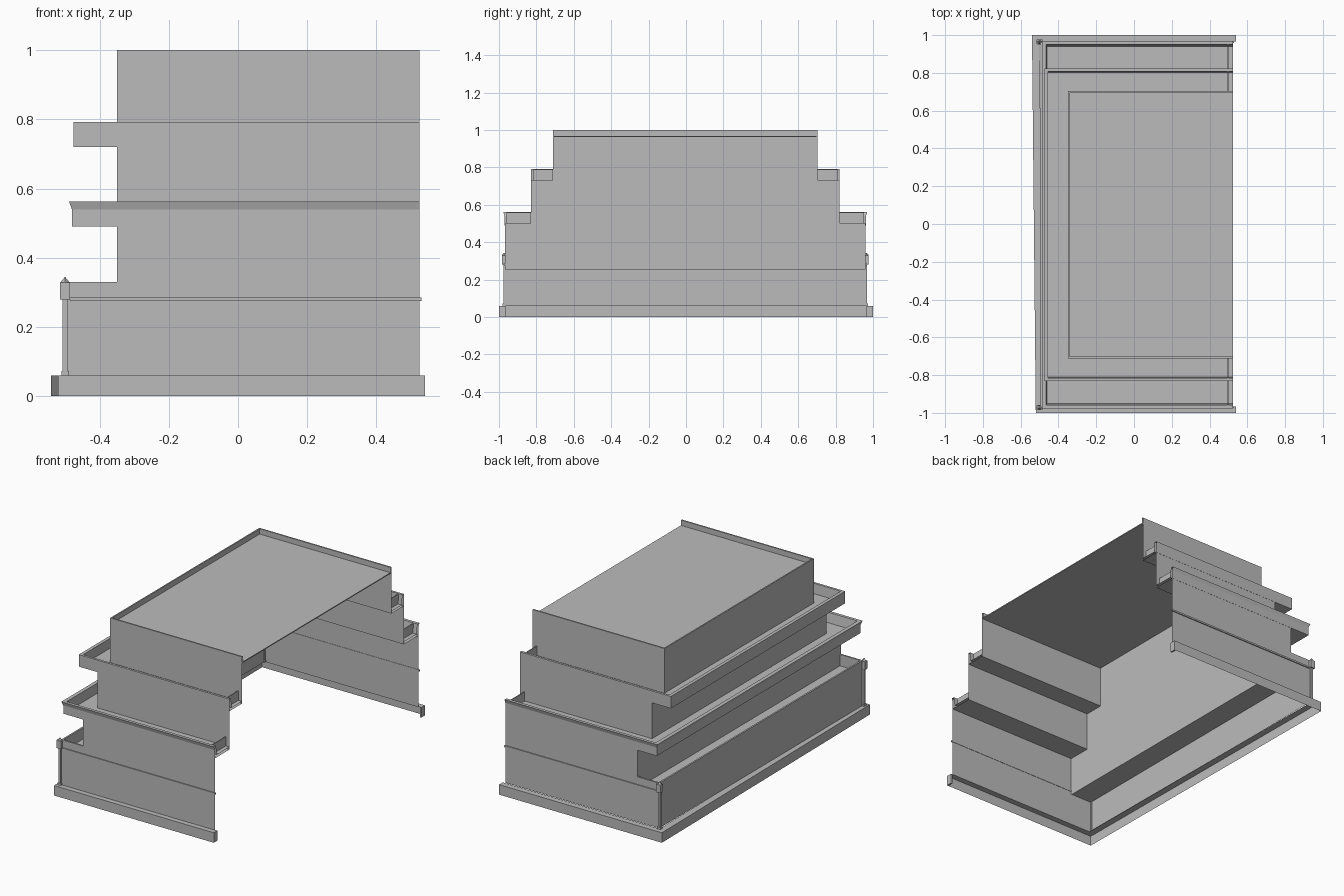
import bpy, bmesh

cube = bpy.data.objects.get("Cube")
if cube:
    bpy.data.objects.remove(cube, do_unlink=True)

grey = bpy.data.materials.new("plain_grey")
grey.use_nodes = True
grey.diffuse_color = (0.5, 0.5, 0.5, 1)
grey.node_tree.nodes["Principled BSDF"].inputs["Base Color"].default_value = (0.5, 0.5, 0.5, 1)

END = 0.525      # open end of the building
BACK = -0.35     # recessed upper wall
SHIFT = -0.004   # walls sit slightly off centre


def finish(name, bm):
    mesh = bpy.data.meshes.new(name)
    bm.to_mesh(mesh)
    bm.free()
    mesh.materials.append(grey)
    obj = bpy.data.objects.new(name, mesh)
    bpy.context.collection.objects.link(obj)
    return obj


def u_sheet(name, profile, end=END, skew=0.0, shift=SHIFT):
    """Sweep (x, half width, z) profile points round three sides."""
    bm = bmesh.new()
    rings = []
    for x, w, z in profile:
        path = [(end, -w), (x + skew, -w), (x - skew, w), (end, w)]
        rings.append([bm.verts.new((px, py + shift, z)) for px, py in path])
    for low, high in zip(rings, rings[1:]):
        for j in range(3):
            bm.faces.new((low[j + 1], low[j], high[j], high[j + 1]))
    return finish(name, bm)


def box(name, x, y, z):
    bm = bmesh.new()
    bmesh.ops.create_cube(bm, size=1)
    for v in bm.verts:
        v.co = [r[0] if c < 0 else r[1] for c, r in zip(v.co, (x, y, z))]
    return finish(name, bm)


def both_sides(name, x, y, z, shift=SHIFT):
    for side, s in (("left", 1), ("right", -1)):
        ys = sorted((s * y[0] + shift, s * y[1] + shift))
        box(name + "_" + side, x, ys, z)


# Plinth, slightly skewed along the long side, with closed ends
u_sheet("plinth", [(-0.53, 1, 0), (-0.53, 1, 0.06), (-0.49, 0.965, 0.06)],
        end=0.54, skew=0.01, shift=0)
both_sides("plinth_end", (0.53, 0.54), (0.965, 1), (0, 0.06), 0)

# Ground storey, its string course and terrace
u_sheet("ground_wall", [(-0.495, 0.965, 0.06), (-0.495, 0.965, 0.28)])
both_sides("string_course", (-0.485, 0.53), (0.963, 0.971), (0.275, 0.285))
u_sheet("terrace_parapet", [(-0.495, 0.965, 0.28), (-0.495, 0.965, 0.33),
                            (-0.485, 0.955, 0.33), (-0.485, 0.955, 0.26)], end=BACK)
box("terrace_deck", (-0.49, BACK), (-0.964, 0.956), (0.255, 0.262))

# Corner posts with caps and pointed tops
both_sides("post_shaft", (-0.507, -0.492), (0.957, 0.973), (0.06, 0.28))
both_sides("post_foot", (-0.51, -0.488), (0.955, 0.976), (0.06, 0.072))
both_sides("post_cap", (-0.515, -0.485), (0.958, 0.98), (0.28, 0.328))
for s in (1, -1):
    bm = bmesh.new()
    bmesh.ops.create_cone(bm, cap_ends=True, segments=4, radius1=0.014,
                          radius2=0, depth=0.017)
    post = finish("post_point_" + ("left" if s > 0 else "right"), bm)
    post.location = (-0.5, s * 0.969 + SHIFT, 0.3365)

# Recessed walls of the three upper storeys
u_sheet("second_wall", [(BACK, 0.965, 0.255), (BACK, 0.965, 0.5)])
u_sheet("third_wall", [(BACK, 0.825, 0.49), (BACK, 0.825, 0.73)])
u_sheet("top_wall", [(BACK, 0.707, 0.72), (BACK, 0.707, 1),
                     (-0.342, 0.698, 1), (-0.342, 0.698, 0.965)])
box("roof", (-0.345, END), (-0.706, 0.698), (0.962, 0.968))

# Overhanging balconies with raised rims
u_sheet("lower_balcony", [(BACK, 0.825, 0.49), (-0.48, 0.966, 0.49), (-0.48, 0.966, 0.54),
                          (-0.488, 0.973, 0.562), (-0.465, 0.955, 0.562),
                          (-0.46, 0.945, 0.505), (BACK, 0.825, 0.505)])
u_sheet("upper_balcony", [(BACK, 0.707, 0.72), (-0.475, 0.826, 0.72), (-0.475, 0.826, 0.792),
                          (-0.455, 0.812, 0.792), (-0.455, 0.806, 0.733),
                          (BACK, 0.707, 0.733)])
both_sides("lower_balcony_end", (0.495, 0.5), (0.825, 0.957), (0.5, 0.56))
both_sides("upper_balcony_end", (0.495, 0.5), (0.707, 0.814), (0.73, 0.79))
